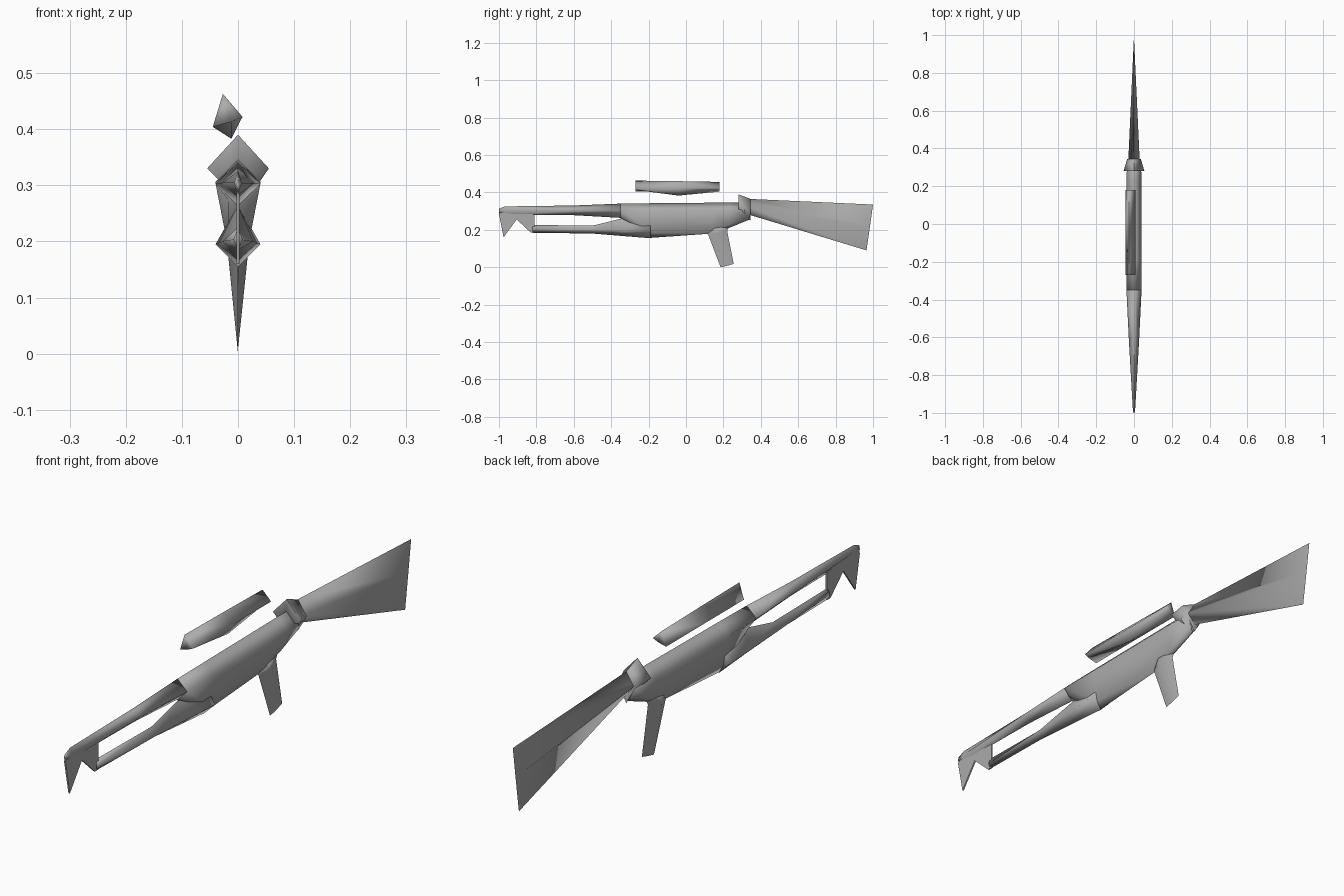
import bpy, bmesh, math
from mathutils import Vector

if "Cube" in bpy.data.objects:
    bpy.data.objects.remove(bpy.data.objects["Cube"], do_unlink=True)

GREY = (0.41, 0.41, 0.41, 1)
metal = bpy.data.materials.new("plain grey")
metal.use_nodes = True
metal.diffuse_color = GREY
metal.node_tree.nodes["Principled BSDF"].inputs["Base Color"].default_value = GREY


def finish(name, bm, smooth=95):
    bmesh.ops.remove_doubles(bm, verts=bm.verts, dist=0.0004)
    bmesh.ops.recalc_face_normals(bm, faces=bm.faces)
    mesh = bpy.data.meshes.new(name)
    bm.to_mesh(mesh)
    bm.free()
    obj = bpy.data.objects.new(name, mesh)
    bpy.context.collection.objects.link(obj)
    mesh.materials.append(metal)
    bpy.ops.object.select_all(action="DESELECT")
    obj.select_set(True)
    bpy.context.view_layer.objects.active = obj
    bpy.ops.object.shade_smooth_by_angle(angle=math.radians(smooth))
    return obj


def loft(name, rings, cap_start=True, cap_end=True, smooth=95):
    """Skin a list of point rings that all have the same count."""
    bm = bmesh.new()
    rows = [[bm.verts.new(Vector(p)) for p in ring] for ring in rings]
    count = len(rows[0])
    for a, b in zip(rows, rows[1:]):
        for i in range(count):
            j = (i + 1) % count
            bm.faces.new((a[i], a[j], b[j], b[i]))
    if cap_start:
        bm.faces.new(rows[0])
    if cap_end:
        bm.faces.new(rows[-1])
    return finish(name, bm, smooth)


def diamond(y, top, side, bottom, half):
    return [(0, y, top), (half, y, side), (0, y, bottom), (-half, y, side)]


def hull(y, top, side, half, low, low_half, bottom):
    return [(0, y, top), (half, y, side), (low_half, y, low),
            (0, y, bottom), (-low_half, y, low), (-half, y, side)]


# Receiver: sharp ridge on top, side panels running down to a keel
loft("receiver", [
    hull(-0.35, 0.34, 0.303, 0.04, 0.275, 0.018, 0.262),
    hull(-0.19, 0.342, 0.303, 0.04, 0.185, 0.017, 0.157),
    hull(0.14, 0.345, 0.305, 0.04, 0.20, 0.014, 0.18),
    hull(0.23, 0.346, 0.306, 0.04, 0.225, 0.013, 0.21),
    hull(0.34, 0.345, 0.306, 0.036, 0.27, 0.014, 0.255)])

# Barrel narrowing to the muzzle
loft("barrel", [
    diamond(-0.35, 0.34, 0.303, 0.264, 0.04),
    diamond(-0.60, 0.330, 0.304, 0.278, 0.028),
    diamond(-0.97, 0.325, 0.304, 0.282, 0.007),
    diamond(-1.00, 0.312, 0.300, 0.285, 0.003)])

# Fore end below the barrel, stepped where it meets the receiver
loft("fore_end", [
    diamond(-0.19, 0.265, 0.195, 0.155, 0.04),
    diamond(-0.33, 0.264, 0.197, 0.166, 0.034),
    diamond(-0.50, 0.222, 0.200, 0.180, 0.027),
    diamond(-0.82, 0.226, 0.203, 0.184, 0.008)])

# Thin hooked plate at the muzzle
hook = [(-1.0, 0.285), (-0.975, 0.16), (-0.905, 0.255), (-0.83, 0.185),
        (-0.81, 0.185), (-0.81, 0.30), (-0.97, 0.31)]
bm = bmesh.new()
plate = bm.faces.new([bm.verts.new((-0.003, y, z)) for y, z in hook])
grown = bmesh.ops.extrude_face_region(bm, geom=[plate])["geom"]
bmesh.ops.translate(bm, vec=(0.006, 0, 0),
                    verts=[v for v in grown if isinstance(v, bmesh.types.BMVert)])
finish("muzzle_hook", bm, 30)

# Flared collar between receiver and stock
loft("collar", [
    diamond(0.28, 0.39, 0.33, 0.275, 0.055),
    diamond(0.345, 0.365, 0.312, 0.25, 0.036)])

# Stock, thinning to a knife edge at the butt
loft("stock", [
    diamond(0.34, 0.365, 0.318, 0.28, 0.03),
    [(0, 1.0, 0.335), (0, 0.984, 0.22), (0, 0.965, 0.09), (0, 0.984, 0.22)]],
    cap_end=False)

# Grip, wedge-shaped and raked backwards
loft("grip", [
    [(0, 0.10, 0.20), (0.02, 0.165, 0.21), (0, 0.235, 0.225), (-0.02, 0.165, 0.21)],
    [(0, 0.12, 0.17), (0.018, 0.165, 0.18), (0, 0.22, 0.195), (-0.018, 0.165, 0.18)],
    [(0, 0.185, 0.0), (0, 0.22, 0.008), (0, 0.255, 0.018), (0, 0.22, 0.008)]],
    cap_end=False)


# Floating sight: tilted triangular bar with a low point underneath
def sight_ring(y, top, drop):
    return [(-0.027, y, top), (0.008, y, 0.422), (-0.012, y, 0.413 - drop),
            (-0.045, y, 0.404)]


loft("sight", [sight_ring(-0.27, 0.463, 0), sight_ring(-0.04, 0.460, 0.03),
               sight_ring(0.18, 0.456, 0)])
